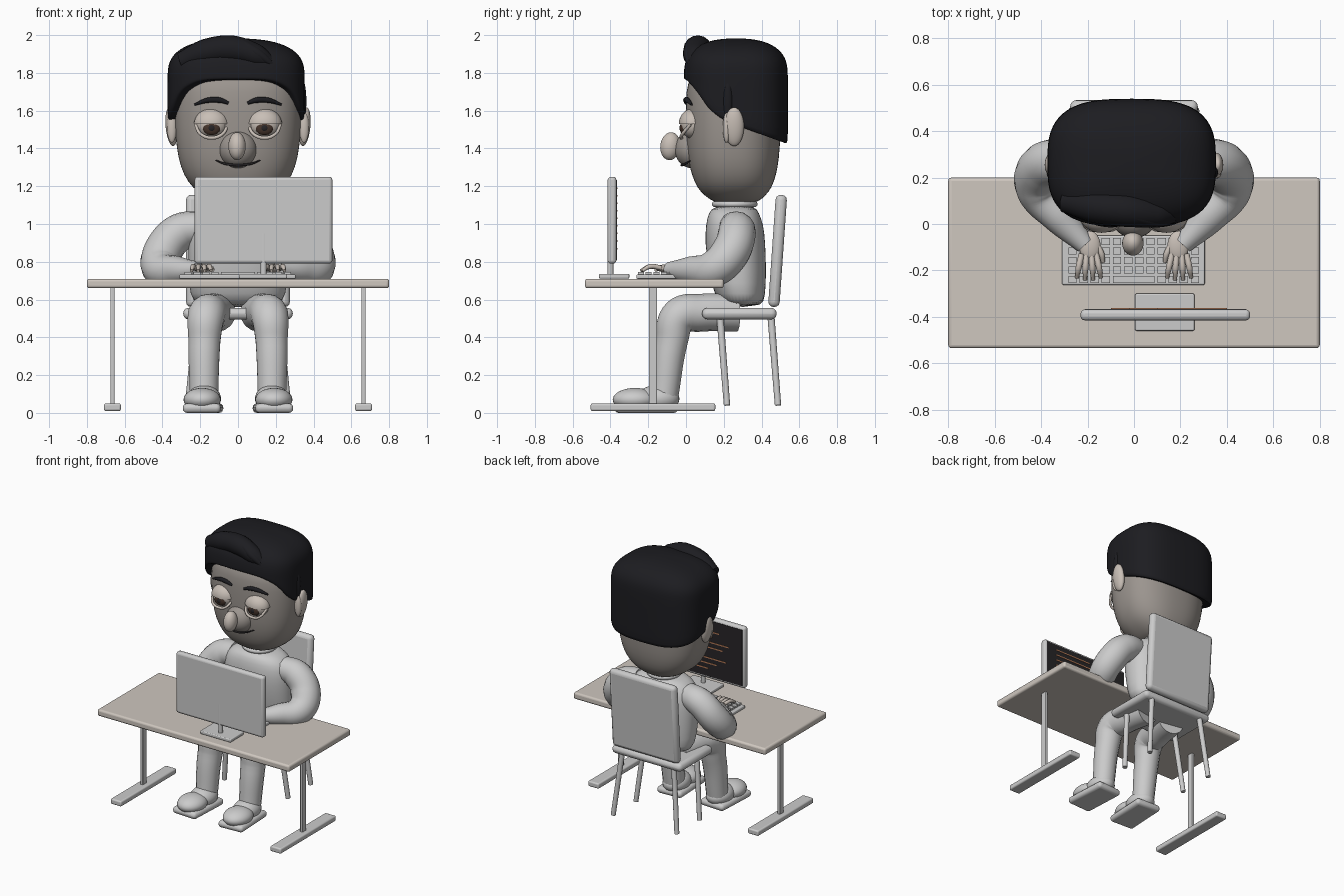
import bpy, bmesh, math
from mathutils import Vector

if "Cube" in bpy.data.objects:
    bpy.data.objects.remove(bpy.data.objects["Cube"])


def mat(name, c):
    m = bpy.data.materials.new(name)
    m.diffuse_color = (*c, 1)
    m.use_nodes = True
    m.node_tree.nodes["Principled BSDF"].inputs["Base Color"].default_value = m.diffuse_color
    return m


SKIN = mat("skin", (0.58, 0.52, 0.47))
FACE = mat("face_skin", (0.33, 0.30, 0.275))
HAIR = mat("hair", (0.012, 0.012, 0.015))
WOOD = mat("desk_top", (0.62, 0.57, 0.52))
KNIT = mat("sweater", (0.55, 0.57, 0.56))
DARK = mat("screen", (0.02, 0.018, 0.02))
IRIS = mat("iris", (0.06, 0.035, 0.025))
CODE = mat("code", (0.6, 0.25, 0.12))


def finish(ob, name, m, angle=40):
    ob.name = name
    if m:
        ob.data.materials.append(m)
    bpy.ops.object.select_all(action='DESELECT')
    ob.select_set(True)
    bpy.context.view_layer.objects.active = ob
    bpy.ops.object.shade_smooth_by_angle(angle=math.radians(angle))
    return ob


def box(name, x, y, z, bevel=0.01, m=None, rot=(0, 0, 0), segs=3):
    """Rounded box from (min, max) ranges."""
    r = (x, y, z)
    bpy.ops.mesh.primitive_cube_add(size=1, location=[(a + b) / 2 for a, b in r])
    ob = bpy.context.object
    ob.scale = [b - a for a, b in r]
    bpy.ops.object.transform_apply(location=False, rotation=False, scale=True)
    ob.rotation_euler = rot
    if bevel:
        mod = ob.modifiers.new("bevel", 'BEVEL')
        mod.width, mod.segments = bevel, segs
    return finish(ob, name, m)


def ball(name, loc, rad, m=None, rot=(0, 0, 0)):
    bpy.ops.mesh.primitive_uv_sphere_add(segments=32, ring_count=20, location=loc, rotation=rot)
    ob = bpy.context.object
    ob.scale = rad
    return finish(ob, name, m)


def tube(name, pts, m=None, res=8):
    """Smooth tube through (x, y, z, radius) points."""
    cu = bpy.data.curves.new(name, 'CURVE')
    cu.dimensions, cu.bevel_depth, cu.bevel_resolution = '3D', 1, 6
    cu.use_fill_caps, cu.resolution_u = True, res
    sp = cu.splines.new('BEZIER')
    sp.bezier_points.add(len(pts) - 1)
    for bp, p in zip(sp.bezier_points, pts):
        bp.co, bp.radius = p[:3], p[3]
        bp.handle_left_type = bp.handle_right_type = 'AUTO'
    ob = bpy.data.objects.new(name, cu)
    bpy.context.collection.objects.link(ob)
    bpy.ops.object.select_all(action='DESELECT')
    ob.select_set(True)
    bpy.context.view_layer.objects.active = ob
    bpy.ops.object.convert(target='MESH')
    return finish(bpy.context.object, name, m, 50)


def oval(t, rx, ry, e):
    c, s = math.cos(t), math.sin(t)
    return (rx * math.copysign(abs(c) ** (2 / e), c), ry * math.copysign(abs(s) ** (2 / e), s))


def skin_rings(name, rings, m, subd=1):
    """Bridge closed rings of points into a capped surface."""
    bm = bmesh.new()
    vs = [[bm.verts.new(p) for p in r] for r in rings]
    n = len(vs[0])
    for a, b in zip(vs, vs[1:]):
        for i in range(n):
            bm.faces.new((a[i], a[(i + 1) % n], b[(i + 1) % n], b[i]))
    bm.faces.new(vs[0][::-1])
    bm.faces.new(vs[-1])
    me = bpy.data.meshes.new(name)
    bm.to_mesh(me)
    bm.free()
    ob = bpy.data.objects.new(name, me)
    bpy.context.collection.objects.link(ob)
    if subd:
        mod = ob.modifiers.new("smooth", 'SUBSURF')
        mod.levels = mod.render_levels = subd
    return finish(ob, name, m, 60)


ANG = [2 * math.pi * i / 48 for i in range(48)]


def loft(name, sections, m, e=2.4):
    """Sections are (z, half width, y front, y back)."""
    rings = []
    for z, rx, y0, y1 in sections:
        pts = [oval(t, rx, (y1 - y0) / 2, e) for t in ANG]
        rings.append([(x, y + (y0 + y1) / 2, z) for x, y in pts])
    return skin_rings(name, rings, m)


# desk
box("desk_top", (-.8, .8), (-.535, .2), (.66, .71), .014, WOOD)
for s in (-1, 1):
    box("desk_post", (s * .665 - .011, s * .665 + .011), (-.197, -.153), (.04, .665), .005)
    box("desk_foot", (s * .665 - .045, s * .665 + .045), (-.505, .155), (.01, .05), .01)

# monitor
box("monitor_case", (-.23, .5), (-.415, -.368), (.79, 1.25), .018)
box("monitor_screen", (-.212, .482), (-.37, -.365), (.81, 1.232), .001, DARK)
tube("monitor_post", [(.135, -.4, .73, .016), (.135, -.4, .95, .016)], res=1)
box("monitor_base", (.005, .26), (-.46, -.3), (.712, .736), .006)
for i, w in enumerate((.3, .42, .36, .5, .45, .28, .48, .4, .33)):
    z = 1.19 - i * .04
    box("code_line", (.40 - w, .40), (-.366, -.362), (z - .004, z + .004), 0, CODE)

# keyboard
box("keyboard_base", (-.31, .305), (-.262, -.05), (.71, .733), .006)
bm = bmesh.new()
keys = [(-.265 + c * .048, -.075 - r * .041, .036) for r in range(5) for c in range(12)
        if not (r == 4 and 4 <= c <= 7)] + [(-.001, -.239, .18)]
for x, y, w in keys:
    v = bmesh.ops.create_cube(bm, size=1)['verts']
    bmesh.ops.scale(bm, vec=(w, .031, .02), verts=v)
    bmesh.ops.translate(bm, vec=(x, y, .737), verts=v)
me = bpy.data.meshes.new("keys")
bm.to_mesh(me)
bm.free()
keys_ob = bpy.data.objects.new("keys", me)
bpy.context.collection.objects.link(keys_ob)

# chair
box("chair_seat", (-.29, .29), (.085, .48), (.495, .556), .028)
box("chair_back", (-.275, .275), (.455, .515), (.56, 1.155), .027, rot=(-.07, 0, 0))
for s in (-1, 1):
    for y in (.18, .45):
        tube("chair_leg", [(s * .215, y, .51, .019), (s * .265, y + .037, .04, .017)], res=1)

# torso and collar
loft("torso", [(.56, .22, .2, .405), (.62, .255, .15, .42), (.75, .262, .12, .425),
               (.9, .265, .1, .42), (1.0, .255, .105, .41), (1.06, .215, .12, .385),
               (1.1, .13, .15, .365)], KNIT, 2.3)
bpy.ops.mesh.primitive_torus_add(location=(0, .258, 1.105), major_radius=.105, minor_radius=.016)
finish(bpy.context.object, "collar", KNIT)
tube("neck", [(0, .258, 1.06, .1), (0, .258, 1.18, .1)], FACE, 1)

for s in (-1, 1):
    # arms and hands
    tube("sleeve", [(s * .19, .26, .985, .085), (s * .31, .27, .955, .1), (s * .4, .235, .85, .103),
                    (s * .41, .15, .765, .098), (s * .32, .03, .755, .075),
                    (s * .21, -.09, .757, .042)], KNIT)
    ball("palm", (s * .19, -.095, .765), (.046, .065, .022), SKIN)
    for d in (-.045, -.016, .014, .044):
        x = s * .195
        tube("finger", [(x + s * d * .7, -.13, .767, .013), (x + s * d, -.19, .775, .013),
                        (x + s * d * 1.15, -.245 + abs(d) * .3, .752, .008)], SKIN, 5)
    tube("thumb", [(s * .16, -.09, .762, .014), (s * .14, -.13, .765, .013),
                   (s * .133, -.165, .755, .008)], SKIN, 5)
    # legs and shoes
    tube("trouser_leg", [(s * .11, .27, .53, .1), (s * .145, .08, .53, .1), (s * .168, -.035, .51, .1),
                         (s * .178, -.075, .38, .086), (s * .18, -.115, .09, .076)])
    box("shoe_sole", (s * .185 - .1, s * .185 + .1), (-.375, -.045), (0, .05), .022, rot=(0, 0, s * .05))
    ball("shoe_toe", (s * .19, -.27, .07), (.098, .118, .062))
    ball("shoe_heel", (s * .18, -.15, .075), (.09, .115, .072))

# head
loft("head", [(1.11, .1, .165, .365), (1.13, .15, .125, .4), (1.17, .215, .075, .44),
              (1.22, .265, .045, .466), (1.3, .305, .018, .487), (1.4, .325, .002, .497),
              (1.52, .336, -.002, .503), (1.65, .337, -.002, .51), (1.75, .33, .005, .51),
              (1.84, .27, .06, .46)], FACE)
ball("muzzle", (0, .035, 1.395), (.1, .095, .1), FACE)
ball("nose", (-.005, -.083, 1.412), (.046, .053, .074), SKIN, (-.12, 0, 0))
tube("mouth", [(-.125, .03, 1.34, .003), (-.065, -.005, 1.318, .006), (0, -.022, 1.312, .007),
               (.065, -.005, 1.318, .006), (.125, .03, 1.34, .003)], DARK)

for s in (-1, 1):
    # eyes with half closed lids
    x = s * .14
    ball("eyeball", (x, .035, 1.525), (.083, .064, .073), SKIN)
    ball("iris", (x, -.012, 1.508), (.046, .02, .038), IRIS)
    ball("pupil", (x, -.021, 1.508), (.022, .014, .021), DARK)
    lid = ball("upper_lid", (x, .035, 1.528), (.093, .073, .083), SKIN)
    bm = bmesh.new()
    bm.from_mesh(lid.data)
    bmesh.ops.bisect_plane(bm, geom=bm.verts[:] + bm.edges[:] + bm.faces[:], plane_co=(0, 0, .03),
                           plane_no=(0, 0, 1), clear_inner=True)
    bm.to_mesh(lid.data)
    bm.free()
    tube("lower_lid", [(x - .087, .025, 1.53, .008), (x - .055, -.02, 1.474, .009), (x, -.024, 1.456, .01),
                       (x + .055, -.02, 1.474, .009), (x + .087, .025, 1.53, .008)], SKIN)
    tube("eyebrow", [(s * .05, .0, 1.64, .008), (s * .1, .0, 1.656, .015), (s * .16, .008, 1.655, .014),
                     (s * .23, .03, 1.632, .006)], HAIR)
    # ears and sideburns
    ball("ear", (s * .353, .255, 1.515), (.03, .052, .103), SKIN, (0, s * .1, 0))
    ball("ear_rim", (s * .35, .215, 1.51), (.026, .02, .08), SKIN)
    ball("sideburn", (s * .342, .222, 1.65), (.02, .026, .11), HAIR)

# hair cap with a hairline that drops towards the back
LINE = [(-.02, 1.765), (.0, 1.755), (.05, 1.70), (.12, 1.60), (.2, 1.54), (.56, 1.415)]


def hairline(y):
    for (a, za), (b, zb) in zip(LINE, LINE[1:]):
        if y <= b:
            return za + (zb - za) * (y - a) / (b - a)
    return LINE[-1][1]


def hair_ring(f, zfun):
    pts = [oval(t, .364, .276, 3) for t in ANG]
    return [(-.01 + x * f, .264 + y * f, zfun(hairline(.264 + y))) for x, y in pts]


rings = [hair_ring(.86, lambda h: h + .02), hair_ring(.97, lambda h: h), hair_ring(1, lambda h: h + .012)]
for k in (.35, .7, 1):
    rings.append(hair_ring(1, lambda h, k=k: h + .012 + (1.785 - h) * k))
for k in range(1, 9):
    a = k / 8 * math.pi / 2 * .97
    f, g = math.cos(a) ** .8, math.sin(a) ** .8
    rings.append(hair_ring(f, lambda h, g=g: 1.795 + .188 * g))
skin_rings("hair_cap", rings, HAIR)

# swept fringe
tube("fringe", [(-.3, .1, 1.86, .05), (-.17, .075, 1.91, .07), (-.03, .06, 1.925, .073),
                (.1, .045, 1.89, .06), (.21, .05, 1.83, .02)], HAIR)
tube("fringe_strand", [(-.2, .1, 1.955, .01), (-.03, .045, 1.965, .028), (.1, .015, 1.905, .03),
                       (.21, .03, 1.82, .008)], HAIR)
